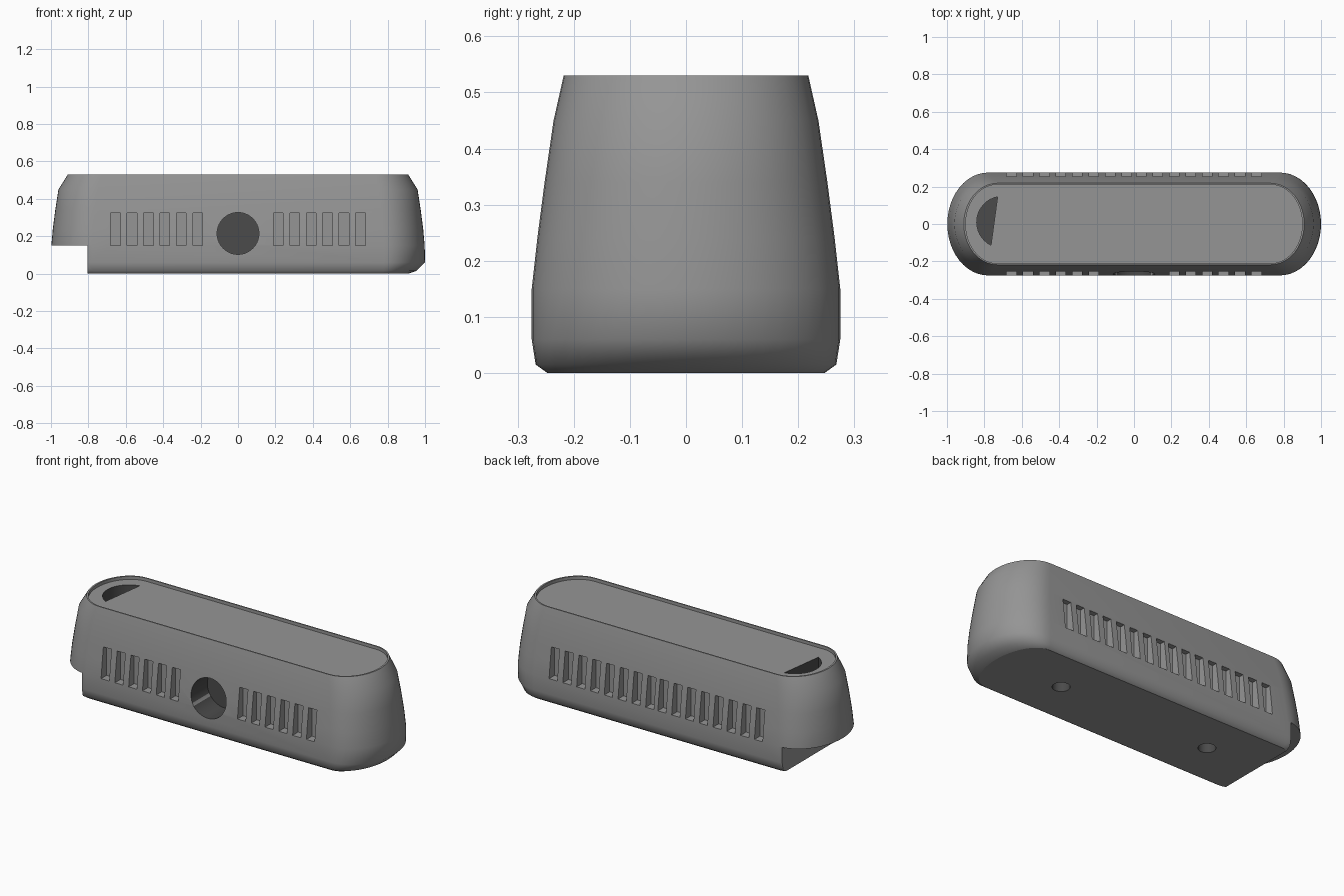
import bpy, bmesh, math
from mathutils import Matrix, Vector

if "Cube" in bpy.data.objects:
    bpy.data.objects.remove(bpy.data.objects["Cube"])

SEG = 24  # segments around each rounded end


def outline(a, b, s):
    """Oval plan: half length a, half width b, straight sides up to x = +-s."""
    pts = []
    for sign in (1, -1):
        for i in range(SEG + 1):
            t = -math.pi / 2 + math.pi * i / SEG
            pts.append((sign * (s + (a - s) * math.cos(t)), sign * b * math.sin(t)))
    return pts


def make_object(name, bm):
    bmesh.ops.recalc_face_normals(bm, faces=bm.faces)
    me = bpy.data.meshes.new(name)
    bm.to_mesh(me)
    bm.free()
    ob = bpy.data.objects.new(name, me)
    bpy.context.collection.objects.link(ob)
    return ob


def grey(name, v):
    mat = bpy.data.materials.new(name)
    mat.diffuse_color = (v, v, v, 1)
    mat.use_nodes = True
    mat.node_tree.nodes["Principled BSDF"].inputs["Base Color"].default_value = mat.diffuse_color
    return mat


# Housing: stacked oval sections (z, half length, half width, straight half length),
# the last two forming the thin rim and the slightly sunken top panel
sections = [
    (0.00, 0.91, 0.247, 0.77), (0.015, 0.955, 0.268, 0.775),
    (0.06, 1.00, 0.275, 0.78), (0.15, 0.998, 0.275, 0.78),
    (0.24, 0.99, 0.265, 0.775), (0.34, 0.977, 0.252, 0.765),
    (0.45, 0.96, 0.236, 0.75), (0.53, 0.91, 0.218, 0.73),
    (0.53, 0.90, 0.211, 0.73), (0.512, 0.90, 0.211, 0.73),
]
bm = bmesh.new()
rings = [[bm.verts.new((x, y, z)) for x, y in outline(a, b, s)] for z, a, b, s in sections]
for low, high in zip(rings, rings[1:]):
    n = len(low)
    for i in range(n):
        j = (i + 1) % n
        bm.faces.new((low[i], low[j], high[j], high[i]))
bm.faces.new(rings[0])
bm.faces.new(rings[-1])
housing = make_object("housing", bm)

# Cutters
cut = bmesh.new()


def box(x0, x1, y0, y1, z0, z1):
    m = Matrix.Translation(((x0 + x1) / 2, (y0 + y1) / 2, (z0 + z1) / 2))
    bmesh.ops.create_cube(cut, size=1, matrix=m @ Matrix.Diagonal((x1 - x0, y1 - y0, z1 - z0, 1)))


def drill(center, r, depth, rot=Matrix()):
    bmesh.ops.create_cone(cut, cap_ends=True, segments=40, radius1=r, radius2=r,
                          depth=depth, matrix=Matrix.Translation(center) @ rot)


# Step under the left end
box(-1.2, -0.805, -0.5, 0.5, -0.2, 0.15)
# Vent slots: six each side of the front opening, a full row on the back
for side, first in ((-1, 0), (1, -2)):
    for half in (-1, 1):
        for i in range(first, 6):
            x = half * (0.215 + 0.088 * i)
            y = sorted((side * 0.225, side * 0.4))
            box(x - 0.026, x + 0.026, y[0], y[1], 0.15, 0.325)
# Round opening in the front
drill((0, -0.25, 0.215), 0.112, 0.26, Matrix.Rotation(math.pi / 2, 4, 'X'))
# Screw holes in the base
for x in (-0.48, 0.48):
    drill((x, 0, 0), 0.046, 0.12)
# Segment-shaped opening in the top
arc = []
for i in range(17):
    t = math.radians(101 + 142.5 * i / 16)
    arc.append((-0.703 + 0.138 * math.cos(t), 0.01 + 0.138 * math.sin(t)))
face = cut.faces.new([cut.verts.new((x, y, 0.43)) for x, y in arc])
ext = bmesh.ops.extrude_face_region(cut, geom=[face], use_keep_orig=True)
bmesh.ops.translate(cut, vec=Vector((0, 0, 0.2)),
                    verts=[v for v in ext["geom"] if isinstance(v, bmesh.types.BMVert)])
cutter = make_object("opening_cutter", cut)

mod = housing.modifiers.new("openings", 'BOOLEAN')
mod.operation = 'DIFFERENCE'
mod.solver = 'EXACT'
mod.object = cutter
bpy.context.view_layer.objects.active = housing
housing.select_set(True)
bpy.ops.object.modifier_apply(modifier=mod.name)
bpy.data.objects.remove(cutter)
bpy.ops.object.shade_smooth_by_angle(angle=math.radians(50))

# Dark grey shell, darker inside the openings, flat base and top panel
housing.data.materials.clear()
housing.data.materials.append(grey("shell_grey", 0.3))
housing.data.materials.append(grey("opening_dark", 0.07))
for p in housing.data.polygons:
    c = p.center
    in_round = abs(c.x) < 0.115 and -0.21 < c.y < -0.11 and 0.09 < c.z < 0.34
    in_segment = -0.86 < c.x < -0.7 and abs(c.y) < 0.16 and 0.42 < c.z < 0.5
    in_screw = abs(abs(c.x) - 0.48) < 0.05 and abs(c.y) < 0.05 and 0.01 < c.z < 0.07
    p.material_index = int(in_round or in_segment or in_screw)
    if abs(p.normal.z) > 0.99:
        p.use_smooth = False
